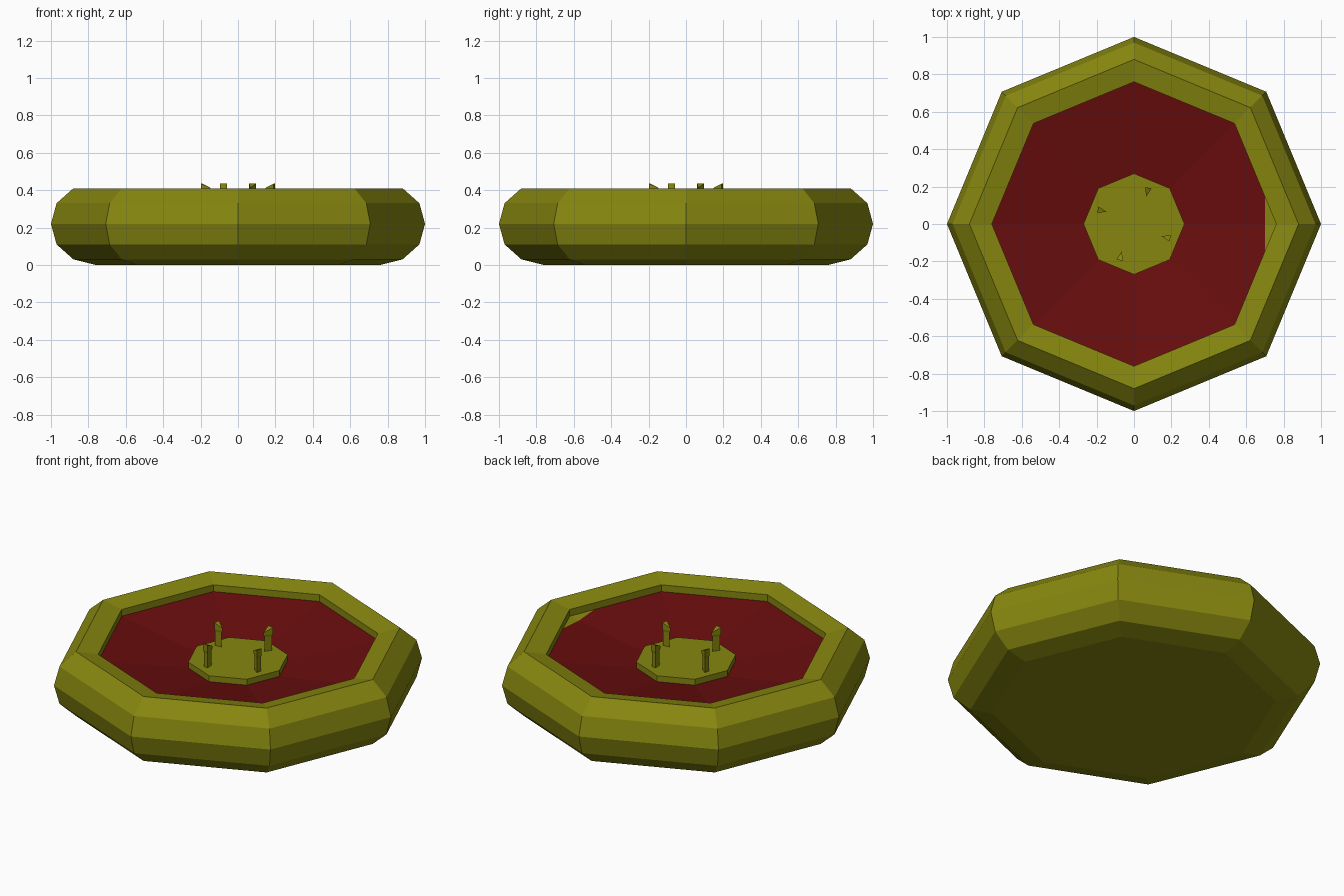
import bpy, bmesh
from math import cos, sin, pi
from mathutils import Matrix, Vector

cube = bpy.data.objects.get("Cube")
if cube:
    bpy.data.objects.remove(cube)


def material(name, rgb):
    m = bpy.data.materials.new(name)
    m.use_nodes = True
    m.diffuse_color = (*rgb, 1)
    m.node_tree.nodes["Principled BSDF"].inputs["Base Color"].default_value = (*rgb, 1)
    return m


olive = material("olive", (0.24, 0.24, 0.005))
red = material("dark_red", (0.14, 0.004, 0.004))


def make_object(name, bm, *mats):
    bmesh.ops.recalc_face_normals(bm, faces=bm.faces)
    mesh = bpy.data.meshes.new(name)
    bm.to_mesh(mesh)
    bm.free()
    for m in mats:
        mesh.materials.append(m)
    obj = bpy.data.objects.new(name, mesh)
    bpy.context.collection.objects.link(obj)
    return obj


def lathe(profile, sides=8):
    """Revolve (radius, height) points into a closed faceted body."""
    bm = bmesh.new()
    rings = []
    for r, z in profile:
        rings.append([bm.verts.new((r * cos(2 * pi * i / sides), r * sin(2 * pi * i / sides), z))
                      for i in range(sides)])
    for a, b in zip(rings, rings[1:]):
        for i in range(sides):
            j = (i + 1) % sides
            bm.faces.new((a[i], a[j], b[j], b[i]))
    bm.faces.new(rings[0])
    bm.faces.new(rings[-1])
    return bm


# Padded octagonal tray: rounded rim, short inner wall, shallow dish
RIM, WALL_FOOT, HUB = 0.76, 0.345, 0.25
bm = lathe([(RIM, 0), (0.88, 0.03), (0.97, 0.11), (1, 0.22), (0.97, 0.33),
            (0.88, 0.41), (RIM, 0.385), (RIM, WALL_FOOT), (HUB, 0.262)])

# Red dish lining, trimmed straight near one corner
TRIM = 0.7


def in_dish(face):
    c = face.calc_center_median()
    return c.z > 0.2 and all(v.co.xy.length < RIM + 0.001 and v.co.z < WALL_FOOT + 0.001
                             for v in face.verts)


dish = [f for f in bm.faces if in_dish(f)]
geom = dish + list({e for f in dish for e in f.edges}) + list({v for f in dish for v in f.verts})
bmesh.ops.bisect_plane(bm, geom=geom, plane_co=(TRIM, 0, 0), plane_no=(1, 0, 0))
for f in bm.faces:
    f.material_index = int(in_dish(f) and f.calc_center_median().x < TRIM)
make_object("tray", bm, olive, red)

# Octagonal hub plate in the middle
make_object("hub_plate", lathe([(0.27, 0.25), (0.27, 0.3)]), olive)

# Four triangular clip pins with a wider slanted head
outline = [Vector((0.06, 0.197)), Vector((0.095, 0.19)), Vector((0.065, 0.147))]
tip_heights = (0.435, 0.435, 0.412)
centre = sum(outline, Vector((0, 0))) / 3
for n in range(4):
    bm = bmesh.new()
    levels = []
    for scale, heights in ((0.8, (0.28,) * 3), (0.8, (0.385,) * 3), (1, (0.395,) * 3), (1, tip_heights)):
        levels.append([bm.verts.new((*(centre + (p - centre) * scale), z))
                       for p, z in zip(outline, heights)])
    for a, b in zip(levels, levels[1:]):
        for i in range(3):
            j = (i + 1) % 3
            bm.faces.new((a[i], a[j], b[j], b[i]))
    bm.faces.new(levels[0])
    bm.faces.new(levels[-1])
    bm.transform(Matrix.Rotation(n * pi / 2, 4, "Z"))
    make_object(f"clip_pin_{n + 1}", bm, olive)
